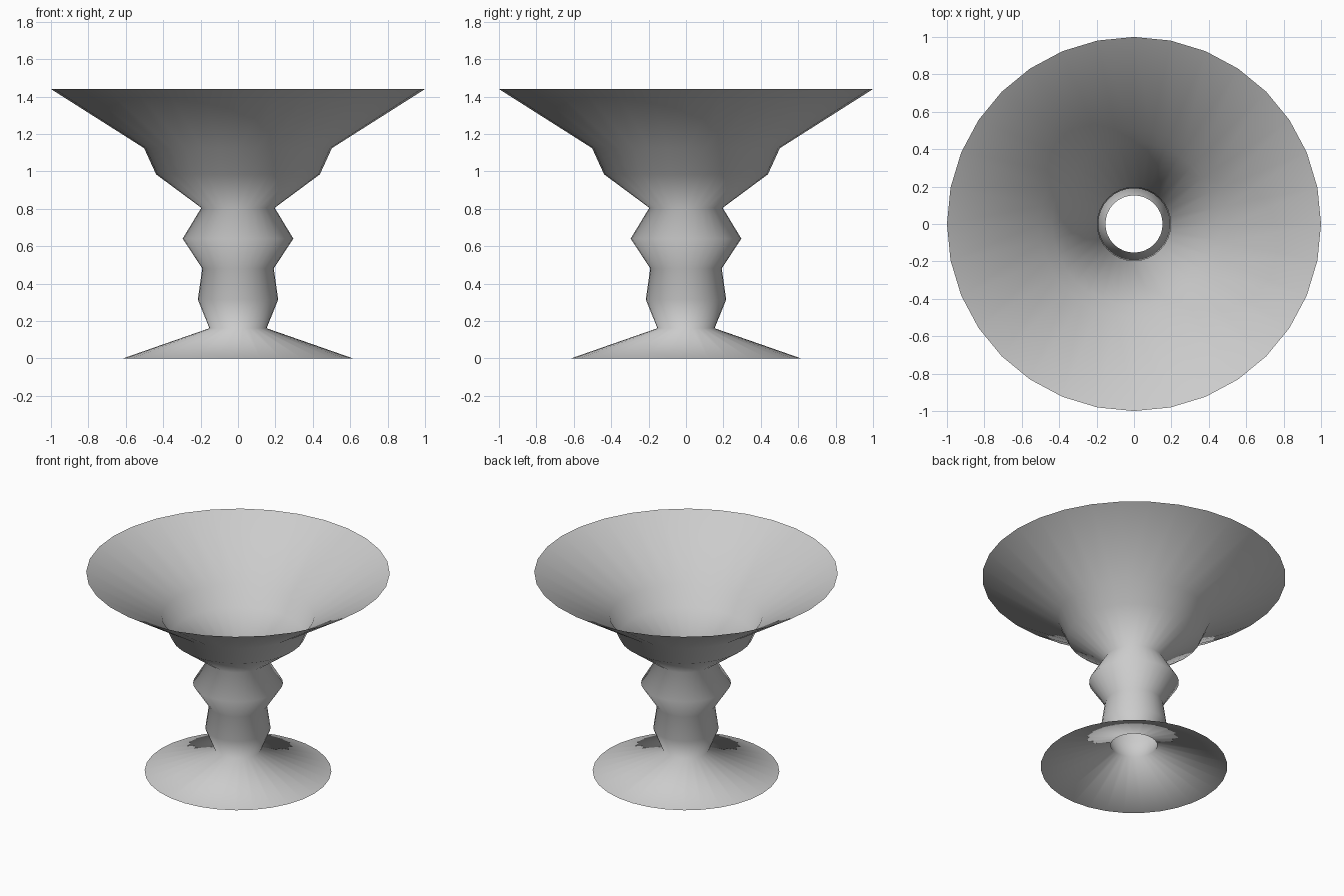
import bpy, bmesh
from math import cos, sin, tau

if "Cube" in bpy.data.objects:
    bpy.data.objects.remove(bpy.data.objects["Cube"])

SIDES = 32
# goblet silhouette: (radius, height), foot to rim
PROFILE = [(0.615, 0), (0.153, 0.161), (0.215, 0.315), (0.191, 0.481),
           (0.296, 0.64), (0.196, 0.805), (0.438, 0.984),
           (0.502, 1.124), (1.0, 1.44)]


def lathe(name, profile, sides):
    """Revolve an open profile about z into a thin shell."""
    bm = bmesh.new()
    rings = [[bm.verts.new((r * cos(tau * i / sides), r * sin(tau * i / sides), z))
              for i in range(sides)] for r, z in profile]
    for low, high in zip(rings, rings[1:]):
        for i in range(sides):
            j = (i + 1) % sides
            bm.faces.new((low[i], low[j], high[j], high[i])).smooth = True
    mesh = bpy.data.meshes.new(name)
    bm.to_mesh(mesh)
    bm.free()
    obj = bpy.data.objects.new(name, mesh)
    bpy.context.collection.objects.link(obj)
    return obj


# foot, stem and bowl are one continuous open shell
lathe("goblet", PROFILE, SIDES)
